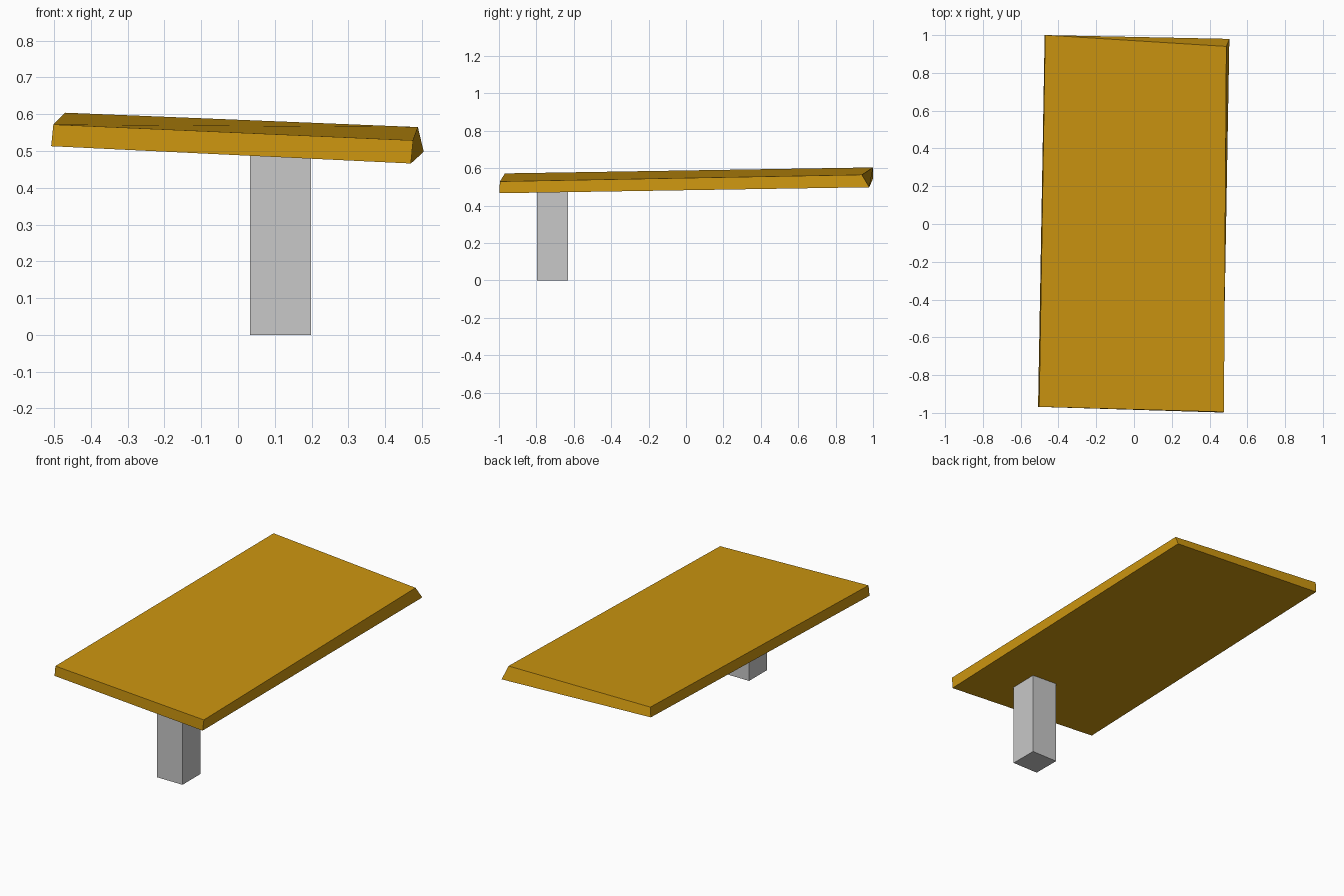
import bpy

if "Cube" in bpy.data.objects:
    bpy.data.objects.remove(bpy.data.objects["Cube"])


def material(name, rgb):
    m = bpy.data.materials.new(name)
    m.diffuse_color = (*rgb, 1.0)
    m.use_nodes = True
    m.node_tree.nodes["Principled BSDF"].inputs["Base Color"].default_value = m.diffuse_color
    return m


def hexahedron(name, bottom, top, mat):
    """Six-sided block from four bottom and four top corners, counter-clockwise."""
    sides = [(i, (i + 1) % 4, (i + 1) % 4 + 4, i + 4) for i in range(4)]
    mesh = bpy.data.meshes.new(name)
    mesh.from_pydata(bottom + top, [], [(3, 2, 1, 0), (4, 5, 6, 7)] + sides)
    mesh.materials.append(mat)
    mesh.update()
    obj = bpy.data.objects.new(name, mesh)
    bpy.context.collection.objects.link(obj)
    return obj


gold = material("golden_wood", (0.60, 0.30, 0.005))
grey = material("light_grey", (0.58, 0.58, 0.58))

# Tilted slab with one skewed back corner
hexahedron(
    "tilted_slab",
    [(-0.508, -0.968, 0.513), (0.470, -0.998, 0.466), (0.505, 0.980, 0.498), (-0.473, 1.0, 0.545)],
    [(-0.502, -0.968, 0.572), (0.476, -0.995, 0.529), (0.489, 0.940, 0.565), (-0.470, 1.0, 0.604)],
    gold)

# Square post, its top buried in the slab
x0, x1, y0, y1 = 0.033, 0.199, -0.796, -0.630
ring = [(x0, y0), (x1, y0), (x1, y1), (x0, y1)]
hexahedron("support_post", [(x, y, 0.0) for x, y in ring],
           [(x, y, 0.50) for x, y in ring], grey)
